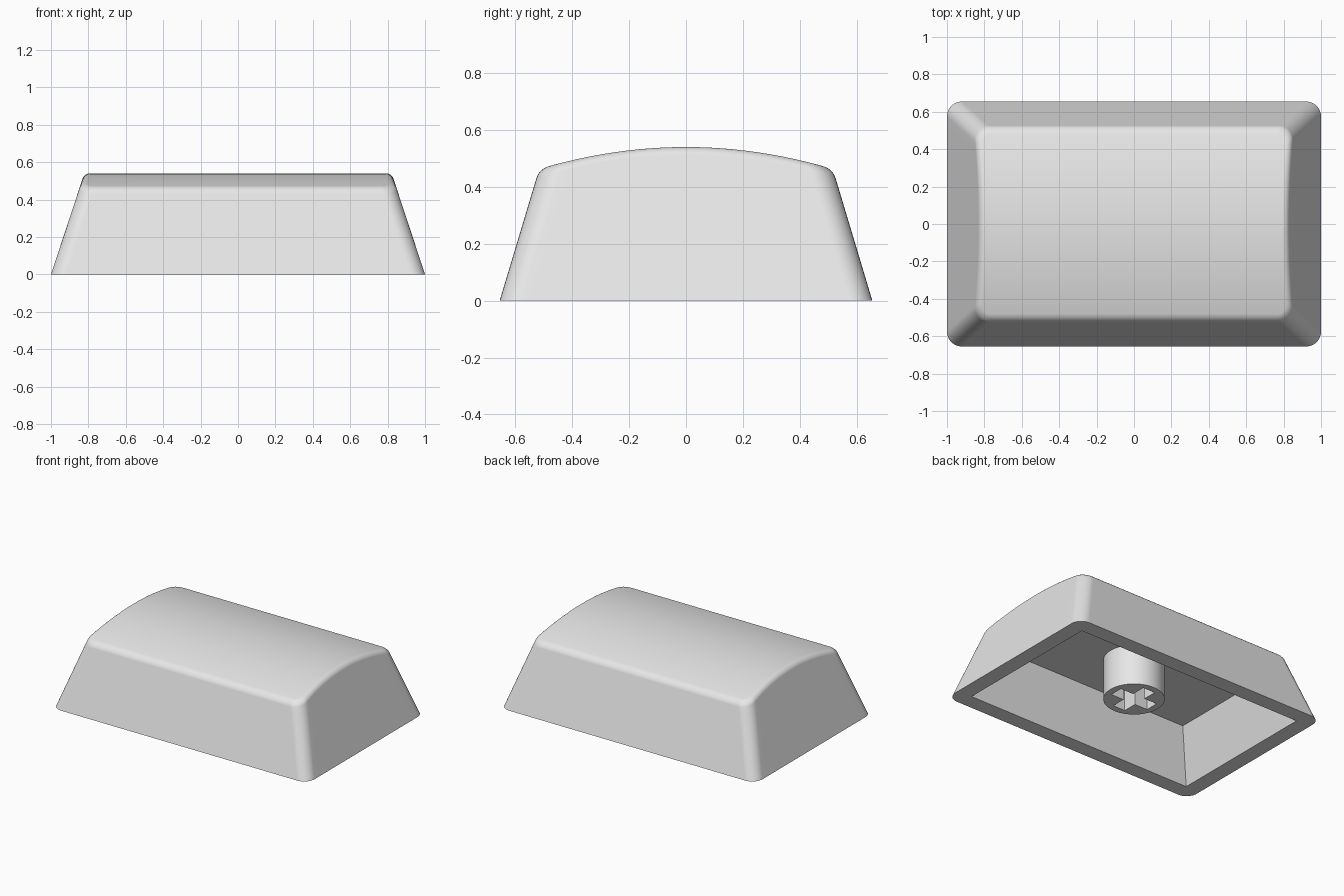
import bpy, bmesh, math

if "Cube" in bpy.data.objects:
    bpy.data.objects.remove(bpy.data.objects["Cube"])

SLOPE_X, SLOPE_Y = 0.33, 0.30      # inward lean of the walls per unit height
CORNER, FILLET = 0.08, 0.04        # wall corner radius, top edge radius
ARC, SIDE = 8, 20                  # segments per corner arc and along each side

gray = bpy.data.materials.new("light_gray")
gray.diffuse_color = (0.8, 0.8, 0.8, 1)
gray.use_nodes = True
gray.node_tree.nodes["Principled BSDF"].inputs["Base Color"].default_value = gray.diffuse_color


def crown(y):
    """Height of the arched top."""
    return 0.54 - 0.29 * y * y


def ring(hx, hy, r, height, inset=0.0):
    """Rounded rectangle on the leaning walls; height is a function of y."""
    params = [(-1, -math.pi / 2 * (1 - i / ARC), -1) for i in range(ARC + 1)]
    params += [(0, 0, -1 + 2 * i / SIDE) for i in range(1, SIDE)]
    params += [(1, math.pi / 2 * i / ARC, 1) for i in range(ARC + 1)]
    rad = max(r - inset, 0)
    right = []
    for _, ang, t in params:
        z = height(0)
        for _ in range(12):        # settle the point on both wall and top
            x_half = hx - SLOPE_X * z - inset
            y_half = hy - SLOPE_Y * z - inset
            x = x_half - rad + rad * math.cos(ang)
            y = t * (y_half - rad) + rad * math.sin(ang)
            z = height(y)
        right.append((x, y, z))
    return right + [(-x, y, z) for x, y, z in reversed(right)]


def finish(obj):
    """Material, smooth shading with sharp edges, flat faces kept flat."""
    obj.data.materials.clear()
    obj.data.materials.append(gray)
    bpy.ops.object.select_all(action='DESELECT')
    obj.select_set(True)
    bpy.context.view_layer.objects.active = obj
    bpy.ops.object.shade_smooth_by_angle(angle=math.radians(30))
    mod = obj.modifiers.new("flat_walls", 'WEIGHTED_NORMAL')
    mod.keep_sharp = True


# Cap shell: cavity ceiling, cavity rim, outer base, then the rounded top edge
rings = [ring(0.89, 0.545, 0, lambda y: 0.355),
         ring(0.89, 0.545, 0, lambda y: 0.0),
         ring(1.0, 0.655, CORNER, lambda y: 0.0)]
lean = math.atan(0.31)
STEPS = 6
for k in range(STEPS + 1):
    a = lean + (math.pi / 2 - lean) * k / STEPS
    drop = FILLET * (1 - math.sin(a))
    inset = FILLET * (1 / math.cos(lean) - math.sin(a) * math.tan(lean) - math.cos(a))
    rings.append(ring(1.0, 0.655, CORNER, lambda y, d=drop: crown(y) - d, inset))

bm = bmesh.new()
loops = [[bm.verts.new(p) for p in pts] for pts in rings]
n = len(loops[0])
for lower, upper in zip(loops, loops[1:]):
    for i in range(n):
        j = (i + 1) % n
        bm.faces.new((lower[i], lower[j], upper[j], upper[i]))
# Arched top strips and flat ceiling strips join the mirrored sides
for loop in (loops[0], loops[-1]):
    for i in range(n // 2 - 1):
        bm.faces.new((loop[i], loop[i + 1], loop[n - 2 - i], loop[n - 1 - i]))
bmesh.ops.remove_doubles(bm, verts=bm.verts[:], dist=1e-5)
bmesh.ops.recalc_face_normals(bm, faces=bm.faces[:])
mesh = bpy.data.meshes.new("cap_shell")
bm.to_mesh(mesh)
bm.free()
shell = bpy.data.objects.new("cap_shell", mesh)
bpy.context.collection.objects.link(shell)
finish(shell)

# Stem: round post with a cross-shaped socket, hanging from the ceiling
L, W = 0.148, 0.047
quarter = [(L, -W), (L, W), (W, W)]
cross = []
for q in range(4):
    c, s = round(math.cos(q * math.pi / 2)), round(math.sin(q * math.pi / 2))
    cross += [(c * x - s * y, s * x + c * y) for x, y in quarter]
circle = [(0.195 * math.cos(2 * math.pi * i / 64), 0.195 * math.sin(2 * math.pi * i / 64))
          for i in range(64)]
STEM_LOW, STEM_TOP = 0.07, 0.356
curve = bpy.data.curves.new("stem", 'CURVE')
curve.dimensions = '2D'
curve.fill_mode = 'BOTH'
curve.extrude = (STEM_TOP - STEM_LOW) / 2
for outline in (circle, cross):
    spline = curve.splines.new('POLY')
    spline.points.add(len(outline) - 1)
    for point, (x, y) in zip(spline.points, outline):
        point.co = (x, y, 0, 1)
    spline.use_cyclic_u = True
stem = bpy.data.objects.new("stem", curve)
bpy.context.collection.objects.link(stem)
stem.location.z = (STEM_TOP + STEM_LOW) / 2
bpy.ops.object.select_all(action='DESELECT')
stem.select_set(True)
bpy.context.view_layer.objects.active = stem
bpy.ops.object.convert(target='MESH')
stem = bpy.context.view_layer.objects.active
stem.name = "stem"
bm = bmesh.new()
bm.from_mesh(stem.data)
bmesh.ops.remove_doubles(bm, verts=bm.verts[:], dist=1e-5)
bmesh.ops.recalc_face_normals(bm, faces=bm.faces[:])
bm.to_mesh(stem.data)
bm.free()
finish(stem)
